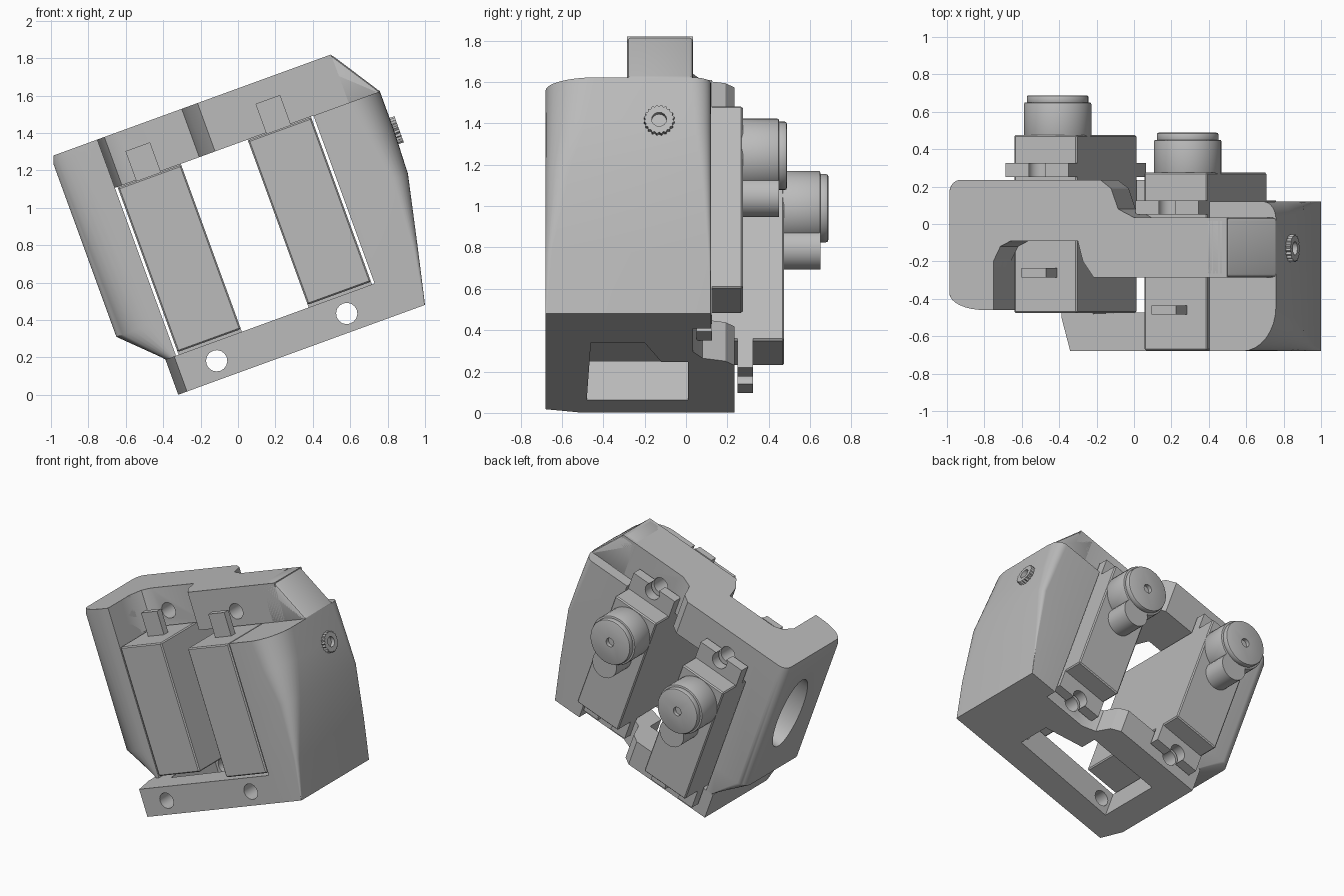
import bpy, bmesh, math
from mathutils import Matrix, Vector

cube = bpy.data.objects.get("Cube")
if cube:
    bpy.data.objects.remove(cube)

grey = bpy.data.materials.new("plain_grey")
grey.use_nodes = True
grey.diffuse_color = (0.5, 0.5, 0.5, 1)
grey.node_tree.nodes["Principled BSDF"].inputs["Base Color"].default_value = (0.5, 0.5, 0.5, 1)

# Everything is built upright, then leaned over about the y axis
LEAN = Matrix.Rotation(math.radians(-20), 4, 'Y')
parts = []


def finish(name, bm, keep=True):
    bmesh.ops.recalc_face_normals(bm, faces=bm.faces)
    mesh = bpy.data.meshes.new(name)
    bm.to_mesh(mesh)
    bm.free()
    mesh.materials.append(grey)
    ob = bpy.data.objects.new(name, mesh)
    bpy.context.collection.objects.link(ob)
    if keep:
        parts.append(ob)
    return ob


def loft(name, rings, keep=True):
    """Skin a list of equally long rings and cap both ends."""
    bm = bmesh.new()
    loops = [[bm.verts.new(p) for p in ring] for ring in rings]
    n = len(loops[0])
    for a, b in zip(loops, loops[1:]):
        for i in range(n):
            j = (i + 1) % n
            bm.faces.new((a[i], a[j], b[j], b[i]))
    bm.faces.new(loops[0])
    bm.faces.new(loops[-1])
    return finish(name, bm, keep)


def slab(name, plan, z0, z1, keep=True):
    return loft(name, [[(x, y, z) for x, y in plan] for z in (z0, z1)], keep)


def plate(name, outline, y0, y1, keep=True):
    return loft(name, [[(x, y, z) for x, z in outline] for y in (y0, y1)], keep)


def box(name, x0, x1, y0, y1, z0, z1, keep=True):
    return slab(name, [(x0, y0), (x1, y0), (x1, y1), (x0, y1)], z0, z1, keep)


def disc(cx, cz, rx, rz=None, n=32):
    rz = rz or rx
    return [(cx + rx * math.cos(math.tau * i / n), cz + rz * math.sin(math.tau * i / n)) for i in range(n)]


def bevel(ob, width, segments=2):
    bm = bmesh.new()
    bm.from_mesh(ob.data)
    edges = [e for e in bm.edges if e.calc_face_angle(0) > 0.6]
    bmesh.ops.bevel(bm, geom=edges, offset=width, segments=segments, profile=0.5, affect='EDGES')
    bm.to_mesh(ob.data)
    bm.free()


def cut(ob, cutters):
    for cutter in cutters:
        cutter.hide_render = True
        mod = ob.modifiers.new("cut", 'BOOLEAN')
        mod.object = cutter
        mod.solver = 'EXACT'
    bpy.context.view_layer.update()
    graph = bpy.context.evaluated_depsgraph_get()
    mesh = bpy.data.meshes.new_from_object(ob.evaluated_get(graph))
    ob.modifiers.clear()
    ob.data = mesh
    for cutter in cutters:
        bpy.data.objects.remove(cutter)


def wall_plan(inner, outer, front, back, fr, br):
    """Plan of a wall with rounded outer corners; fr and br are (x, y) radii."""
    side = 1 if outer > inner else -1
    ring = [(inner, back), (inner, front)]
    for i in range(9):
        t = i * math.pi / 16
        ring.append((outer - side * fr[0] * (1 - math.sin(t)), front + fr[1] * (1 - math.cos(t))))
    for i in range(9):
        t = i * math.pi / 16
        ring.append((outer - side * br[0] * (1 - math.cos(t)), back - br[1] * (1 - math.sin(t))))
    return ring


SERVOS = ((-0.045, 0.0, "outer"), (0.695, -0.2, "inner"))
LOW_HOLE, HIGH_HOLE = 0.21, 1.37


def screw_cutters(height):
    return [plate("screw_cutter", disc(cx, height, 0.057, n=16), -1, 1, False) for cx, dy, _ in SERVOS]


# Right wall, whose outer corners round off with height
rings = []
for z, outer, r in ((0.11, 1.104, 0.005), (0.4, 1.17, 0.03), (0.8, 1.258, 0.12), (1.05, 1.268, 0.2), (1.265, 1.268, 0.24)):
    rings.append([(x, y, z) for x, y in wall_plan(0.89, outer, -0.68, 0.12, (r * 0.8, r), (r * 0.3, r * 0.4))])
loft("right_wall", rings)

# Left wall with sloping foot and an oval opening
rings = []
for z, outer in ((0.31, -0.30), (0.33, -0.317), (0.514, -0.505), (1.5, -0.505), (1.54, -0.49)):
    r = (-0.24 - outer) * 0.8
    rings.append([(x, y, z) for x, y in wall_plan(-0.24, outer, -0.46, 0.235, (r, 0.09), (r * 0.3, 0.07))])
left_wall = loft("left_wall", rings)
oval = disc(-0.04, 1.05, 0.15, 0.29)
cut(left_wall, [loft("oval_cutter", [[(x, y, z) for y, z in oval] for x in (-0.7, -0.2)], False)])

# Stepped top bar
top_bar = slab("top_bar", [(-0.4, -0.3), (-0.24, -0.3), (-0.24, -0.2), (-0.2, -0.12), (-0.14, -0.09),
                           (0.24, -0.09), (0.27, -0.2), (0.33, -0.285), (1.09, -0.285), (1.09, 0.035),
                           (0.56, 0.035), (0.47, 0.08), (0.43, 0.19), (0.37, 0.235), (-0.4, 0.235)], 1.265, 1.54)
cut(top_bar, screw_cutters(HIGH_HOLE))
shoulder = plate("top_shoulder", [(0.96, 1.25), (1.268, 1.25), (1.268, 1.265), (1.09, 1.54), (0.96, 1.54)], -0.285, 0.035)
bevel(shoulder, 0.02)

# Stepped bottom bar with a slot through it
bottom_bar = slab("bottom_bar", [(-0.25, -0.68), (0.95, -0.68), (0.95, 0.035), (0.56, 0.035), (0.47, 0.08),
                                 (0.43, 0.19), (0.37, 0.235), (-0.3, 0.235), (-0.3, -0.5)], 0.11, 0.31)
slot = slab("slot_cutter", [(-0.12, -0.48), (0.69, -0.46), (0.69, -0.2), (0.42, -0.12), (0.42, 0.01), (-0.12, 0.01)], 0, 0.5, False)
cut(bottom_bar, [slot] + screw_cutters(LOW_HOLE))

# Two identical servos, one set further forward
for cx, dy, tag in SERVOS:
    x0, x1 = cx - 0.18, cx + 0.18
    bevel(box(tag + "_servo_body", x0, x1, dy - 0.475, dy + 0.475, 0.325, 1.26), 0.008, 1)
    ears = box(tag + "_servo_ears", x0, x1, dy + 0.25, dy + 0.325, 0.185, 1.394)
    cut(ears, [plate("ear_cutter", disc(cx, z, 0.06, n=20), -1, 1, False) for z in (LOW_HOLE, 1.355)])
    box(tag + "_cable_tab", cx - 0.075, cx + 0.065, dy - 0.285, dy - 0.235, 1.24, 1.43)
    gear = plate(tag + "_gear_housing", disc(cx, 1.07, 0.18, n=40), dy + 0.46, dy + 0.65)
    bevel(gear, 0.008)
    plate(tag + "_gear_boss", disc(cx, 0.86, 0.1, n=28), dy + 0.46, dy + 0.65)
    cap = plate(tag + "_gear_cap", disc(cx, 1.07, 0.165, n=40), dy + 0.64, dy + 0.688)
    bevel(cap, 0.01)
    cut(cap, [plate("shaft_cutter", disc(cx, 1.07, 0.032, n=16), dy + 0.66, dy + 0.8, False)])

# Ribbed insert on the right wall
ribs = 40
ring = []
for i in range(ribs):
    r = 0.075 if i % 2 else 0.066
    ring.append((-0.13 + r * math.cos(math.tau * i / ribs), 1.04 + r * math.sin(math.tau * i / ribs)))
insert = loft("threaded_insert", [[(x, y, z) for y, z in ring] for x in (1.22, 1.295)])
bore = disc(-0.13, 1.04, 0.036, n=16)
cut(insert, [loft("bore_cutter", [[(x, y, z) for y, z in bore] for x in (1.26, 1.4)], False)])

# Lean, shade and select
bpy.ops.object.select_all(action='DESELECT')
for ob in parts:
    ob.data.transform(LEAN)
    ob.select_set(True)
bpy.context.view_layer.objects.active = parts[0]
bpy.ops.object.shade_smooth_by_angle(angle=math.radians(30))
